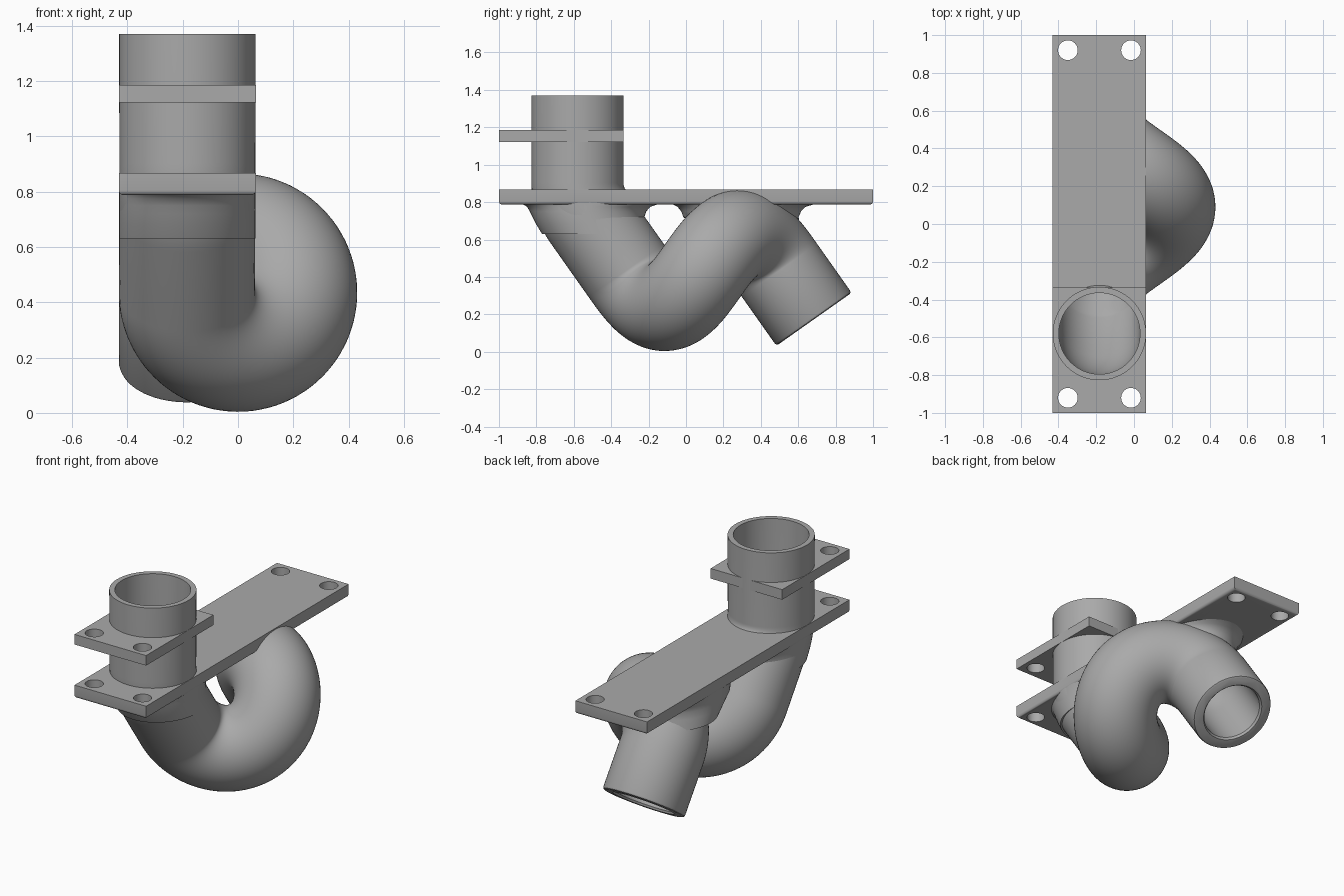
import bpy, bmesh, math
from mathutils import Vector

cube = bpy.data.objects.get("Cube")
if cube:
    bpy.data.objects.remove(cube, do_unlink=True)

CX = -0.183            # shared centre line of plate, collar and outlet
PLATE_W = 0.495
COIL_R, COIL_Z = 0.185, 0.435
COIL_Y0, COIL_Y1 = -0.32, 0.50
INLET_Y = -0.58

grey = bpy.data.materials.new("plain_grey")
grey.use_nodes = True
grey.diffuse_color = (0.4, 0.4, 0.4, 1)
grey.node_tree.nodes["Principled BSDF"].inputs["Base Color"].default_value = (0.4, 0.4, 0.4, 1)


def make(name, bm):
    bmesh.ops.recalc_face_normals(bm, faces=bm.faces)
    mesh = bpy.data.meshes.new(name)
    bm.to_mesh(mesh)
    bm.free()
    mesh.materials.append(grey)
    obj = bpy.data.objects.new(name, mesh)
    bpy.context.collection.objects.link(obj)
    return obj


def loft(name, rings):
    """Closed skin over a list of rings of points."""
    bm = bmesh.new()
    loops = [[bm.verts.new(p) for p in ring] for ring in rings]
    n = len(loops[0])
    for a, b in zip(loops, loops[1:]):
        for i in range(n):
            j = (i + 1) % n
            bm.faces.new((a[i], a[j], b[j], b[i]))
    bm.faces.new(loops[0])
    bm.faces.new(loops[-1])
    return make(name, bm)


def sweep(name, path, radii, n=64):
    """Round tube along a path, carried without twisting."""
    rings, normal, last = [], Vector((1, 0, 0)), None
    for i, p in enumerate(path):
        t = (path[min(i + 1, len(path) - 1)] - path[max(i - 1, 0)]).normalized()
        if last:
            normal = last.rotation_difference(t) @ normal
        normal = (normal - t * normal.dot(t)).normalized()
        side, last = t.cross(normal), t
        rings.append([p + radii[i] * (normal * math.cos(a) + side * math.sin(a))
                      for a in (math.tau * k / n for k in range(n))])
    return loft(name, rings)


def slab(name, y0, y1, z0, z1, round_bottom=0.0):
    bm = bmesh.new()
    bmesh.ops.create_cube(bm, size=1)
    for v in bm.verts:
        v.co = (CX + v.co.x * PLATE_W, (y0 + y1) / 2 + v.co.y * (y1 - y0),
                (z0 + z1) / 2 + v.co.z * (z1 - z0))
    if round_bottom:
        edges = [e for e in bm.edges if all(v.co.z < z0 + 0.001 for v in e.verts)]
        bmesh.ops.bevel(bm, geom=edges, offset=round_bottom, segments=4,
                        profile=0.5, affect='EDGES')
    return make(name, bm)


def cut(obj, cutters):
    for c in cutters:
        mod = obj.modifiers.new("cut", 'BOOLEAN')
        mod.operation, mod.solver, mod.object = 'DIFFERENCE', 'EXACT', c
    bpy.context.view_layer.update()
    dg = bpy.context.evaluated_depsgraph_get()
    mesh = bpy.data.meshes.new_from_object(obj.evaluated_get(dg))
    obj.modifiers.clear()
    obj.data = mesh


# Pipe path: vertical inlet, soft bend, one coil turn, straight outlet
slope = (COIL_Y1 - COIL_Y0) / (math.tau * COIL_R)
along = Vector((0, slope, -1)).normalized()
corner = Vector((CX, INLET_Y, COIL_Z + (COIL_Y0 - INLET_Y) / slope))
bend_in, bend_out = corner + Vector((0, 0, 0.1)), corner + along * 0.1
bend = []
for i in range(13):
    t = i / 12
    bend.append(bend_in * (1 - t) ** 2 + corner * 2 * t * (1 - t) + bend_out * t * t)
coil = []
for i in range(97):
    t = math.tau * i / 96
    coil.append(Vector((-COIL_R * math.cos(t), COIL_Y0 + (COIL_Y1 - COIL_Y0) * i / 96,
                        COIL_Z - COIL_R * math.sin(t))))
top = Vector((CX, INLET_Y, 1.37))
end = coil[-1] + along * 0.32
middle = bend + coil

# Trap pipe with a slightly rounded outlet rim
pipe_path = [top] + middle + [end - along * 0.015, end - along * 0.005, end]
pipe = sweep("trap_pipe", pipe_path, [0.247] + [0.246] * len(middle) + [0.246, 0.242, 0.232])

# Bore: wide at the collar, narrowing through the coil
bore_path = [top + Vector((0, 0, 0.05))] + middle + [end - along * 0.012, end, end + along * 0.05]
bore_radii = [0.215] * (1 + len(bend))
bore_radii += [max(0.175, 0.215 - 0.004 * i) for i in range(len(coil))]
bore = sweep("bore_cutter", bore_path, bore_radii + [0.175, 0.185, 0.19])

# Plates
plate = slab("mounting_plate", -1, 1, 0.787, 0.868, 0.018)
flange = slab("upper_flange", -1, -0.335, 1.122, 1.185)

# Fillet necks joining the pipe to the underside of the plate: (z, y from, y to)
def neck(name, profile, n=64):
    rings = []
    for z, a, b in profile:
        rings.append([Vector((CX + 0.2465 * math.cos(k * math.tau / n),
                              (a + b) / 2 + (b - a) / 2 * math.sin(k * math.tau / n), z))
                      for k in range(n)])
    return loft(name, rings)


inlet_neck = neck("inlet_neck", [(0.80, -0.89, -0.14), (0.787, -0.87, -0.155), (0.775, -0.85, -0.19),
                                 (0.75, -0.835, -0.213), (0.72, -0.82, -0.222),
                                 (0.68, -0.80, -0.218), (0.63, -0.77, -0.20)])
coil_neck = neck("coil_neck", [(0.80, -0.10, 0.71), (0.787, -0.07, 0.68), (0.775, -0.045, 0.64),
                               (0.75, -0.025, 0.615), (0.72, -0.015, 0.602),
                               (0.68, 0.04, 0.61), (0.62, 0.12, 0.62)])

# Bolt holes
holes = []
for x in (CX - 0.167, CX + 0.167):
    for y in (-0.92, 0.92):
        bm = bmesh.new()
        bmesh.ops.create_cone(bm, cap_ends=True, segments=32, radius1=0.052, radius2=0.052, depth=1)
        bmesh.ops.translate(bm, verts=bm.verts, vec=(x, y, 1))
        holes.append(make("bolt_hole_cutter", bm))

for part in (pipe, inlet_neck, coil_neck):
    cut(part, [bore])
for part in (plate, flange):
    cut(part, [bore] + holes)
for c in [bore] + holes:
    bpy.data.objects.remove(c, do_unlink=True)

# Smooth the round surfaces and keep the rims sharp
bpy.ops.object.select_all(action='DESELECT')
for part in (pipe, plate, flange, inlet_neck, coil_neck):
    part.select_set(True)
bpy.context.view_layer.objects.active = pipe
bpy.ops.object.shade_smooth_by_angle(angle=math.radians(35))
